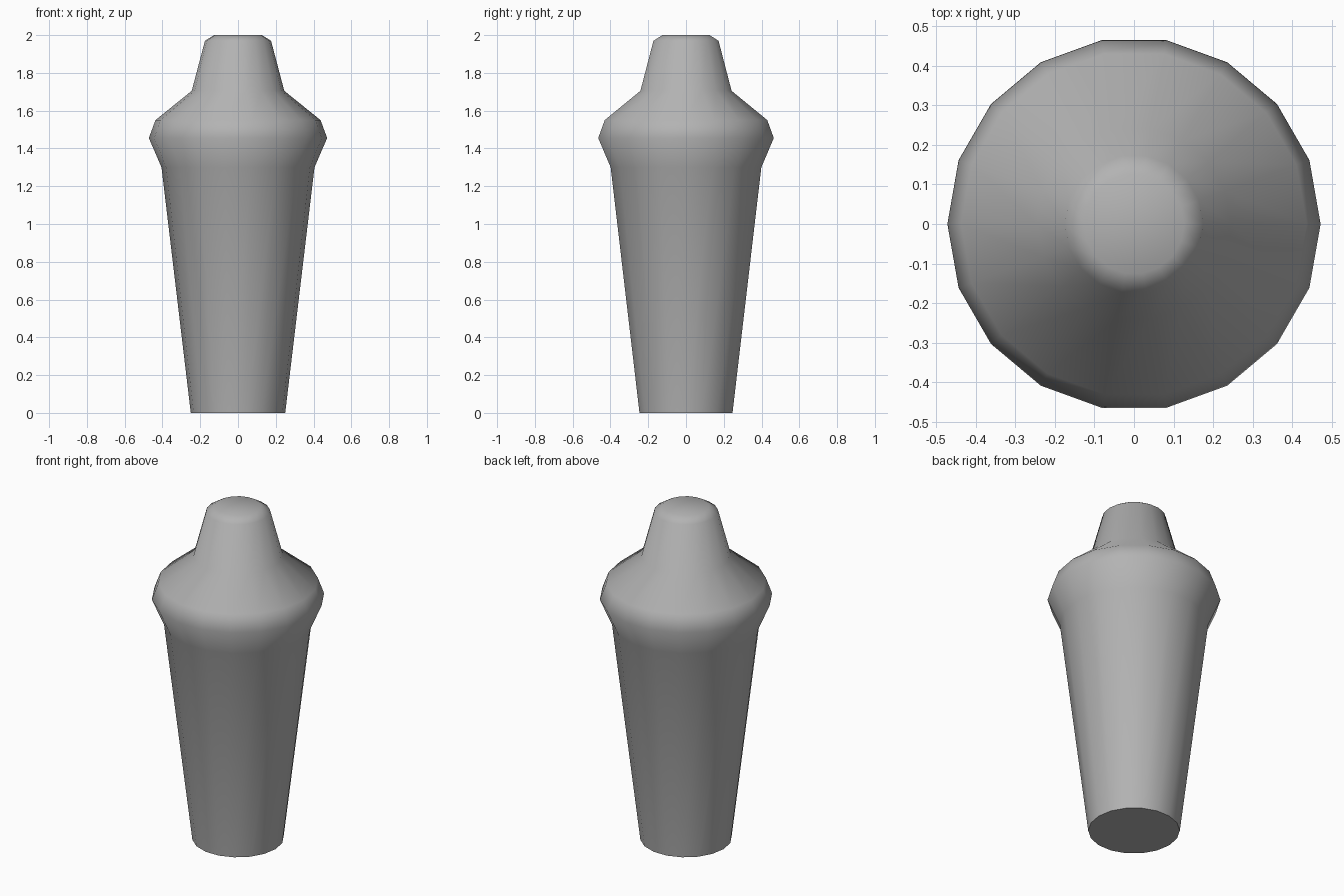
import bpy, bmesh, math

if "Cube" in bpy.data.objects:
    bpy.data.objects.remove(bpy.data.objects["Cube"])

SIDES = 18
# (radius, height) from foot to top
PROFILE = [(0.25, 0.0), (0.405, 1.30), (0.472, 1.455), (0.437, 1.55),
           (0.245, 1.705), (0.175, 1.97), (0.127, 2.0)]

# Turned body: stacked rings bridged with quads, capped at both ends
bm = bmesh.new()
rings = []
for r, z in PROFILE:
    rings.append([bm.verts.new((r * math.cos(2 * math.pi * i / SIDES),
                                r * math.sin(2 * math.pi * i / SIDES), z))
                  for i in range(SIDES)])
for low, high in zip(rings, rings[1:]):
    for i in range(SIDES):
        j = (i + 1) % SIDES
        bm.faces.new((low[i], low[j], high[j], high[i]))
bm.faces.new(rings[0][::-1])
bm.faces.new(rings[-1])

mesh = bpy.data.meshes.new("shaker_body")
bm.to_mesh(mesh)
bm.free()
body = bpy.data.objects.new("shaker_body", mesh)
bpy.context.collection.objects.link(body)

# Dark grey finish
finish = bpy.data.materials.new("dark_grey")
finish.diffuse_color = (0.45, 0.45, 0.45, 1.0)
finish.use_nodes = True
finish.node_tree.nodes["Principled BSDF"].inputs["Base Color"].default_value = finish.diffuse_color
mesh.materials.append(finish)

# Smooth all round, with only the foot edge kept sharp
bpy.context.view_layer.objects.active = body
body.select_set(True)
bpy.ops.object.shade_smooth_by_angle(angle=math.radians(60))
